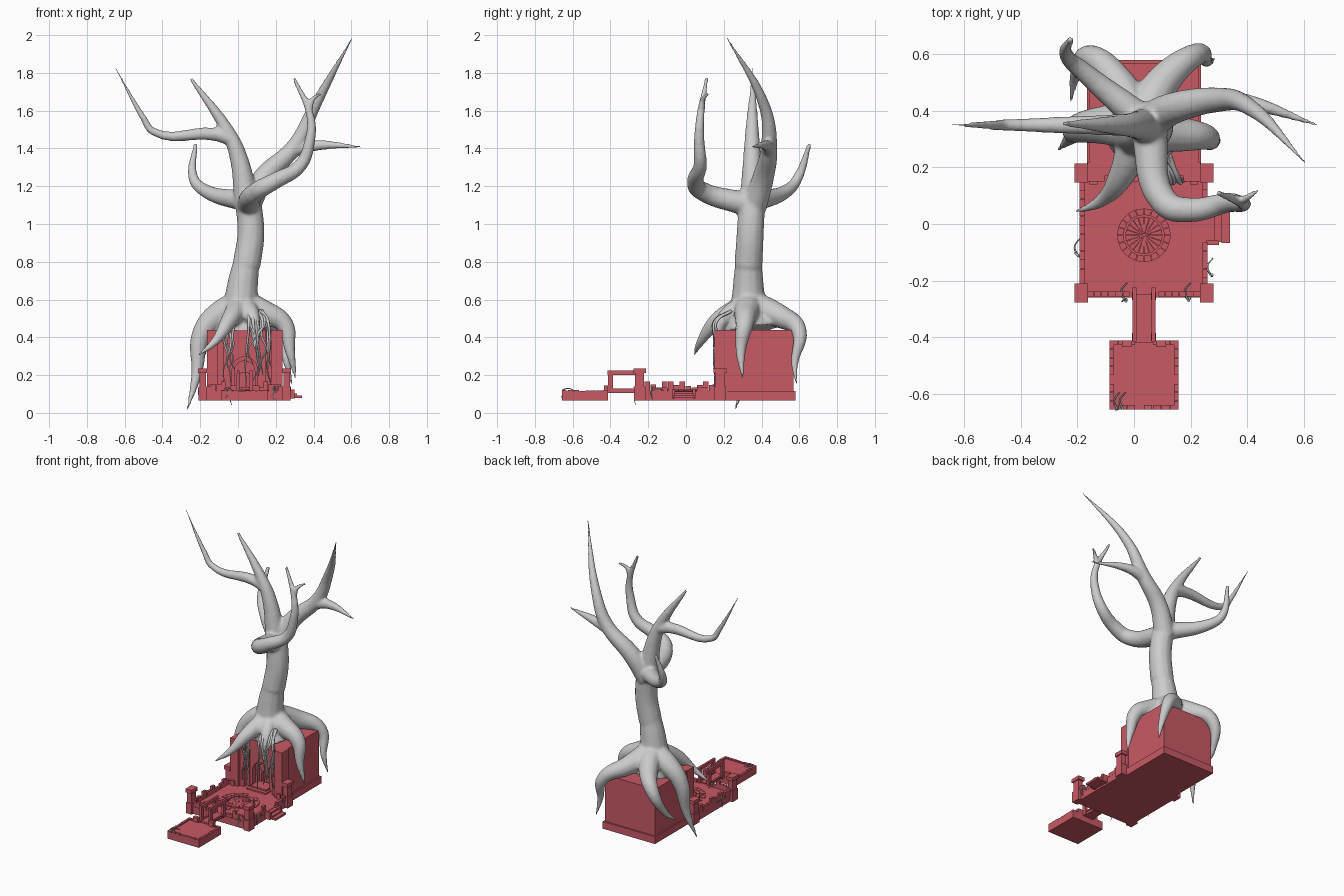
import bpy, bmesh, math, random
from mathutils import Vector

if "Cube" in bpy.data.objects:
    bpy.data.objects.remove(bpy.data.objects["Cube"])
random.seed(4)

red = bpy.data.materials.new("red_stone")
red.diffuse_color = (0.58, 0.10, 0.13, 1)
red.use_nodes = True
red.node_tree.nodes["Principled BSDF"].inputs["Base Color"].default_value = red.diffuse_color
CX = 0.035  # temple centre line
FLOOR = 0.115


def finish(bm, name):
    bmesh.ops.recalc_face_normals(bm, faces=bm.faces)
    me = bpy.data.meshes.new(name)
    bm.to_mesh(me)
    bm.free()
    me.materials.append(red)
    bpy.context.collection.objects.link(bpy.data.objects.new(name, me))


def prism(bm, pts, vec):
    """Extrude a closed outline along vec."""
    f = bm.faces.new([bm.verts.new(p) for p in pts])
    r = bmesh.ops.extrude_face_region(bm, geom=[f])
    vs = [g for g in r["geom"] if isinstance(g, bmesh.types.BMVert)]
    bmesh.ops.translate(bm, verts=vs, vec=vec)


def box(bm, x, w, y0, y1, z0, z1):
    """Block centred at x with half width w."""
    prism(bm, [(x - w, y0, z0), (x + w, y0, z0), (x + w, y1, z0), (x - w, y1, z0)], (0, 0, z1 - z0))


def pair(bm, d, *dims):
    """Two blocks mirrored about the centre line."""
    for s in (-1, 1):
        box(bm, CX + s * d, *dims)


def taper(r0, r1, *pts):
    """Path points with a radius that falls along the length."""
    pts = [Vector(p) for p in pts]
    run = [0]
    for a, b in zip(pts, pts[1:]):
        run.append(run[-1] + (b - a).length)
    return [(p, r0 + (r1 - r0) * d / run[-1]) for p, d in zip(pts, run)]


def tubes(name, paths, res):
    cu = bpy.data.curves.new(name, 'CURVE')
    cu.dimensions = '3D'
    cu.bevel_depth, cu.bevel_resolution = 1.0, res
    cu.resolution_u, cu.use_fill_caps = 6, True
    for path in paths:
        sp = cu.splines.new('BEZIER')
        sp.bezier_points.add(len(path) - 1)
        for bp, (p, r) in zip(sp.bezier_points, path):
            bp.co, bp.radius = p, r
            bp.handle_left_type = bp.handle_right_type = 'AUTO'
    ob = bpy.data.objects.new(name, cu)
    bpy.context.collection.objects.link(ob)
    bpy.ops.object.select_all(action='DESELECT')
    ob.select_set(True)
    bpy.context.view_layer.objects.active = ob
    bpy.ops.object.convert(target='MESH')
    ob = bpy.context.view_layer.objects.active
    ob.name = name
    ob.data.shade_smooth()
    return ob


# Tree trunk, with a flared foot
limbs = [taper(.15, .09, (.03, .35, .44), (.02, .34, .51), (.015, .33, .6)),
         taper(.092, .07, (.015, .33, .58), (.025, .33, .68), (.045, .33, .8)),
         taper(.075, .07, (.045, .33, .78), (.068, .34, .95), (.05, .35, 1.15))]
# Front branch and its twig
limbs.append(taper(.065, .01, (.05, .34, 1.1), (.11, .075, 1.18), (.2, .05, 1.23), (.33, .075, 1.31),
                   (.38, .07, 1.44), (.385, .075, 1.56), (.295, .11, 1.775)))
limbs.append(taper(.02, .009, (.375, .08, 1.6), (.395, .09, 1.66), (.44, .12, 1.69)))
# Back branch
limbs.append(taper(.058, .012, (.04, .36, 1.12), (-.18, .54, 1.18), (-.235, .59, 1.24), (-.225, .655, 1.425)))
# Left branch and its long fork
limbs.append(taper(.068, .01, (.05, .35, 1.1), (-.005, .35, 1.38), (-.06, .35, 1.5), (-.25, .355, 1.77)))
limbs.append(taper(.04, .004, (-.03, .35, 1.45), (-.12, .35, 1.475), (-.45, .35, 1.49), (-.5, .35, 1.56), (-.65, .35, 1.83)))
# Right branch and its side fork
limbs.append(taper(.068, .004, (.05, .36, 1.09), (.14, .41, 1.25), (.3, .44, 1.41), (.4, .42, 1.61), (.613, .21, 2)))
limbs.append(taper(.042, .006, (.28, .44, 1.39), (.4, .43, 1.415), (.65, .35, 1.41)))

# Roots: leave the trunk, bend over the block edge and hang to a point
heart = (.02, .34, .57)
limbs += [
    taper(.075, .005, heart, (-.045, .17, .49), (-.12, .08, .38), (-.215, .04, .3)),
    taper(.085, .005, heart, (-.1, .35, .52), (-.19, .34, .42), (-.22, .31, .2), (-.27, .26, .01)),
    taper(.085, .006, heart, (.14, .32, .53), (.245, .31, .47), (.275, .29, .33), (.305, .3, .18)),
    taper(.085, .006, heart, (.1, .5, .51), (.22, .6, .43), (.26, .575, .26), (.285, .585, .15)),
    taper(.085, .006, heart, (-.06, .5, .51), (-.15, .59, .44), (-.205, .53, .28), (-.225, .43, .19)),
    taper(.07, .006, heart, (.08, .2, .5), (.09, .15, .33))]
tree = tubes("tree", limbs, 4)
rm = tree.modifiers.new("blend", 'REMESH')
rm.mode, rm.voxel_size, rm.use_smooth_shade = 'VOXEL', 0.009, True
sm = tree.modifiers.new("soften", 'SMOOTH')
sm.factor, sm.iterations = 0.5, 7


# Hanging vines over the doorway and on the ruins
def vine(x, y, z0, z1, r, drift):
    n = max(3, int((z0 - z1) / .06))
    return [((x + random.uniform(-drift, drift), y + random.uniform(-.008, .008), z0 + (z1 - z0) * i / n),
             r * (1.25 - .9 * i / n)) for i in range(n + 1)]


vines = []
for i in range(12):
    x = -.065 + .012 * i if i < 4 else -.02 + .018 * i
    vines.append([((x * .6 + .02, .24, .54), .009)] + vine(x, .155, .48, random.uniform(.13, .3), .0065, .02))
for x, y in [(-.06, -.655), (-.04, -.655), (.19, -.268), (-.035, -.268), (-.2, -.11), (.27, -.18)]:
    vines.append(vine(x, y, .14 if y > -.6 else .12, random.uniform(.04, .08), .004, .008))
    vines.append(taper(.004, .002, (x, y, .12), (x - .01, y + .03, .13), (x + .01, y + .06, .12)))
tubes("hanging_vines", vines, 1)

# Temple base slab and rear block
bm = bmesh.new()
box(bm, CX, .225, -.26, .2, .065, FLOOR)
box(bm, CX, .202, .2, .58, .065, FLOOR)
finish(bm, "base_slab")
bm = bmesh.new()
box(bm, CX, .193, .29, .568, FLOOR, .44)
pair(bm, .151, .042, .17, .29, FLOOR, .44)
finish(bm, "rear_block")

# Stepped pilasters flanking the doorway
bm = bmesh.new()
pair(bm, .17, .03, .15, .22, FLOOR, .44)
pair(bm, .178, .014, .14, .22, FLOOR, .15)
pair(bm, .125, .015, .19, .22, FLOOR, .425)
pair(bm, .1, .015, .2, .22, FLOOR, .37)
finish(bm, "pilasters")

# Doorway: nested arched frames, each set deeper
bm = bmesh.new()
for half, top, y0, y1 in [(.066, .297, .205, .235), (.054, .275, .235, .262), (.038, .215, .262, .291)]:
    pts = [(-half, FLOOR), (-.11, FLOOR), (-.11, .44), (.11, .44), (.11, FLOOR), (half, FLOOR)]
    pts += [(half * math.cos(math.pi * i / 14), top - half + half * math.sin(math.pi * i / 14)) for i in range(15)]
    prism(bm, [(CX + x, y0, z) for x, z in pts], (0, y1 - y0, 0))
finish(bm, "arched_doorway")
bm = bmesh.new()
for i in range(2):
    box(bm, CX, .075 - .015 * i, .15 + .025 * i, .27, FLOOR, .125 + .01 * i)
finish(bm, "door_steps")

# Corner posts with feet and caps
bm = bmesh.new()
for y in (-.245, .18):
    for w, z0, z1 in [(.022, .065, .14), (.017, .065, .212), (.024, .21, .235)]:
        pair(bm, .222, w, y - w * 1.4, y + w * 1.4, z0, z1)
finish(bm, "corner_posts")

# Broken parapet walls of individual stones
bm = bmesh.new()


def height():
    return random.choice([.135, .142, .147, .15, .165])


for i in range(12):
    y = -.22 + i * .031
    box(bm, CX - .218, .009, y, y + .03, .11, height())
    if not 4 < i < 9:  # gap for the side stairs
        box(bm, CX + .217, .009, y, y + .03, .11, height())
for i in range(6):
    pair(bm, .063 + i * .025, .0118, -.257, -.239, .11, height())
finish(bm, "parapet_stones")

# Round floor pattern of paving wedges
bm = bmesh.new()
for r0, r1, n, h in [(.005, .066, 20, .009), (.072, .095, 20, .012), (.1, .132, 26, .007)]:
    for i in range(n):
        if r0 > .09 and random.random() < .2:
            continue  # lost stone
        a, b = math.tau * (i + .04) / n, math.tau * (i + .96) / n
        prism(bm, [(CX + r * math.cos(t), -.04 + r * math.sin(t), .113)
                   for r, t in [(r0, a), (r1, a), (r1, b), (r0, b)]], (0, 0, h))
finish(bm, "round_paving")

# Side stairs with cheeks
bm = bmesh.new()
for i in range(3):
    box(bm, .27 + .027 * i, .015, -.06 - .004 * i, .04 + .003 * i, .078, .112 - .01 * i)
for y in (-.067, .042):
    box(bm, .277, .023, y - .008, y + .008, .075, .125)
finish(bm, "side_stairs")

# Bridge deck with raised beams on posts
bm = bmesh.new()
box(bm, CX, .035, -.42, -.25, .105, .122)
pair(bm, .034, .007, -.415, -.225, .2, .224)
pair(bm, .034, .006, -.39, -.27, .12, .128)
for y in (-.4, -.255):
    pair(bm, .034, .008, y - .014, y + .014, .105, .21)
finish(bm, "bridge")

# Front landing with paved rim
bm = bmesh.new()
W, MY = .122, -.534
box(bm, CX, W, MY - W, MY + W, .065, .112)
for i in range(8):
    d, w = (i - 3.5) * W / 4, W * .115
    h = .117 + random.random() * .005
    box(bm, CX + d, w, MY - W, MY - W + .016, .11, h)
    if i not in (3, 4):  # opening to the bridge
        box(bm, CX + d, w, MY + W - .016, MY + W, .11, h)
    pair(bm, W - .008, .008, MY + d - w, MY + d + w, .11, h)
pair(bm, .06, .018, -.435, -.412, .11, .145)
finish(bm, "front_landing")
